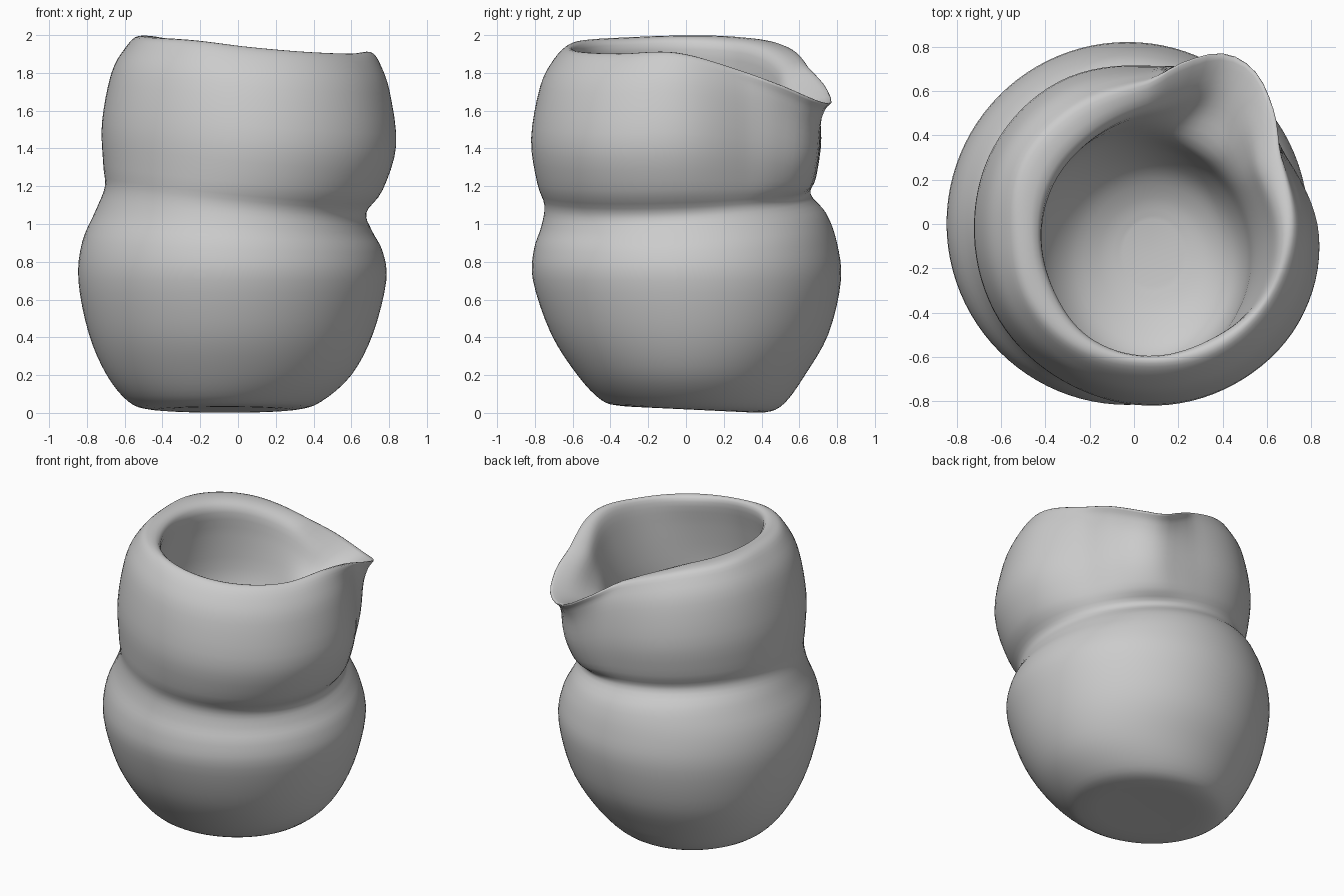
import bpy, bmesh
from math import sin, cos, radians
from mathutils import Vector

if "Cube" in bpy.data.objects:
    bpy.data.objects.remove(bpy.data.objects["Cube"])

N = 96      # points round each ring
STEPS = 4   # smooth steps between key rings

# Upper-bowl outlines by angle about the mouth centre; the spout is near 62 degrees
CX, CY = 0.06, -0.05
ANG     = [0, 30, 45, 57, 67, 78, 90, 120, 150, 180, 210, 240, 270, 300, 330]
BELLY_R = [.775, .72, .75, .79, .80, .775, .765, .80, .80, .78, .77, .76, .77, .78, .79]
CREST_R = [.65, .69, .80, .885, .885, .79, .68, .64, .63, .58, .59, .59, .58, .60, .62]
CREST_Z = [1.905, 1.81, 1.73, 1.655, 1.645, 1.74, 1.84, 1.95, 1.99, 1.995, 1.985, 1.97, 1.935, 1.91, 1.90]
EDGE_R  = [.59, .59, .68, .77, .73, .63, .57, .51, .49, .48, .49, .53, .545, .55, .585]


def around(values, deg):
    """Smooth periodic interpolation of a table over ANG."""
    n = len(ANG)
    i = max(k for k in range(n) if ANG[k] <= deg)
    a = lambda k: ANG[k % n] + 360 * (k // n)
    v = lambda k: values[k % n]
    slope = lambda k: (v(k + 1) - v(k - 1)) / (a(k + 1) - a(k - 1))
    h = a(i + 1) - a(i)
    t = (deg - a(i)) / h
    return ((2*t**3 - 3*t*t + 1) * v(i) + (t**3 - 2*t*t + t) * h * slope(i)
            + (3*t*t - 2*t**3) * v(i + 1) + (t**3 - t*t) * h * slope(i + 1))


DEGS = [360 * k / N for k in range(N)]


def ellipse(z, x0, x1, y0, y1, tx=0, ty=0):
    """Ring from its extents; tx, ty tilt its height."""
    ring = []
    for d in DEGS:
        x = (x0 + x1) / 2 + (x1 - x0) / 2 * cos(radians(d))
        y = (y0 + y1) / 2 + (y1 - y0) / 2 * sin(radians(d))
        ring.append(Vector((x, y, z + tx * x + ty * y)))
    return ring


def polar(radii, heights):
    ring = []
    for d in DEGS:
        r = around(radii, d)
        ring.append(Vector((CX + r * cos(radians(d)), CY + r * sin(radians(d)),
                            around(heights, d))))
    return ring


def mix(a, b, w, zw):
    """Blend two rings, with separate weights for plan and height."""
    return [Vector((p.x + (q.x - p.x) * w, p.y + (q.y - p.y) * w,
                    p.z + (q.z - p.z) * zw)) for p, q in zip(a, b)]


# Base and lower bulb
rings = [
    ellipse(.02, -.30, .18, -.20, .26, 0, -.045),
    ellipse(.022, -.47, .32, -.35, .42, 0, -.045),
    ellipse(.06, -.58, .44, -.45, .52, 0, -.02),
    ellipse(.20, -.695, .60, -.575, .63),
    ellipse(.42, -.79, .715, -.715, .755),
    ellipse(.70, -.845, .785, -.81, .82),
    ellipse(.88, -.825, .765, -.805, .80, -.03, .02),
    ellipse(1.02, -.75, .71, -.765, .745, -.08, .04),
]
# Tilted waist
neck = ellipse(1.13, -.705, .68, -.75, .66, -.10, .04)
# Upper bulb, rolling in to the rim
crest = polar(CREST_R, CREST_Z)
belly = mix(polar(BELLY_R, CREST_Z), neck, 0, .58)
rings += [neck, mix(neck, belly, .55, .34), belly,
          mix(belly, crest, .25, .57), mix(belly, crest, .62, .86), crest]
# Rim edge and inside of the bowl
edge = polar(EDGE_R, [z - .035 for z in CREST_Z])
inner = ellipse(1.45, -.48, .54, -.67, .41)
rings += [edge, mix(edge, inner, .45, .4), inner,
          ellipse(1.24, -.41, .51, -.65, .33),
          ellipse(1.10, -.30, .45, -.58, .24),
          ellipse(1.02, -.16, .34, -.42, .12),
          ellipse(.99, -.05, .22, -.28, .02)]

# Smooth loft through the key rings
loft = []
for i in range(len(rings) - 1):
    p0, p1, p2 = rings[max(i - 1, 0)], rings[i], rings[i + 1]
    p3 = rings[min(i + 2, len(rings) - 1)]
    for s in range(STEPS):
        t = s / STEPS
        loft.append([(2*b + (c - a)*t + (2*a - 5*b + 4*c - d)*t*t
                      + (3*b - a - 3*c + d)*t**3) / 2
                     for a, b, c, d in zip(p0, p1, p2, p3)])
loft.append(rings[-1])

bm = bmesh.new()
rows = [[bm.verts.new(p) for p in ring] for ring in loft]
for a, b in zip(rows, rows[1:]):
    for k in range(N):
        m = (k + 1) % N
        bm.faces.new((a[k], a[m], b[m], b[k]))
# Close the underside and the inner floor
for row, flip in ((rows[0], True), (rows[-1], False)):
    mid = bm.verts.new(sum((v.co for v in row), Vector()) / N)
    for k in range(N):
        tri = (row[k], row[(k + 1) % N], mid)
        bm.faces.new(tri[::-1] if flip else tri)
bmesh.ops.recalc_face_normals(bm, faces=bm.faces)
for f in bm.faces:
    f.smooth = True

mesh = bpy.data.meshes.new("pinched_jug")
bm.to_mesh(mesh)
bm.free()
jug = bpy.data.objects.new("pinched_jug", mesh)
bpy.context.collection.objects.link(jug)
